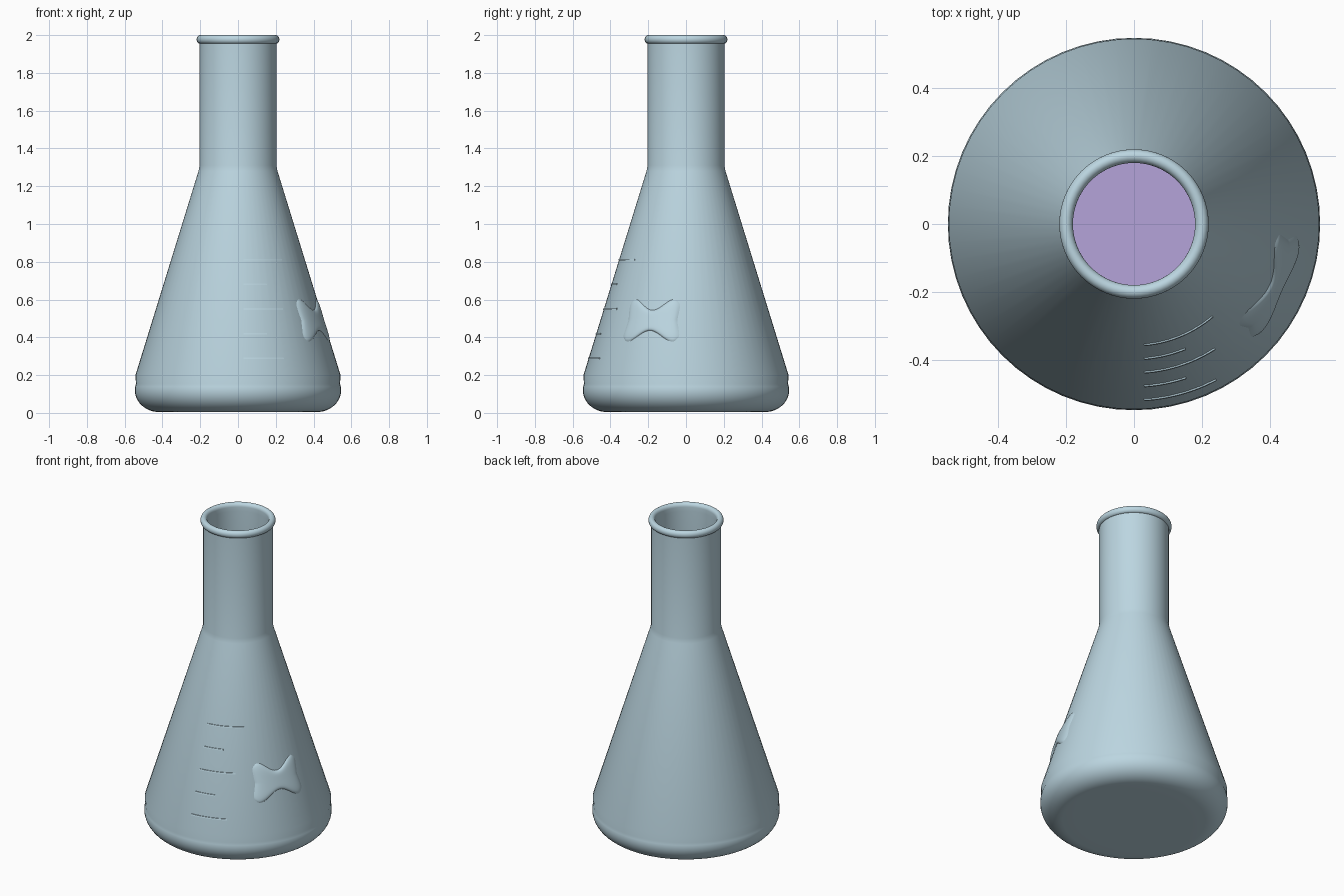
import bpy, bmesh, math

if "Cube" in bpy.data.objects:
    bpy.data.objects.remove(bpy.data.objects["Cube"])

SEG = 64


def material(name, rgb):
    m = bpy.data.materials.new(name)
    m.diffuse_color = (*rgb, 1)
    m.use_nodes = True
    m.node_tree.nodes["Principled BSDF"].inputs["Base Color"].default_value = m.diffuse_color
    return m


glass = material("pale_blue_glass", (0.50, 0.67, 0.75))
purple = material("purple_liquid", (0.46, 0.37, 0.70))


def finish(name, bm, mat, angle=50):
    bmesh.ops.recalc_face_normals(bm, faces=bm.faces)
    me = bpy.data.meshes.new(name)
    bm.to_mesh(me)
    bm.free()
    me.materials.append(mat)
    ob = bpy.data.objects.new(name, me)
    bpy.context.collection.objects.link(ob)
    bpy.ops.object.select_all(action='DESELECT')
    ob.select_set(True)
    bpy.context.view_layer.objects.active = ob
    bpy.ops.object.shade_smooth_by_angle(angle=math.radians(angle))
    return ob


def lathe(name, profile, mat, angle=50):
    """Spin an (r, z) profile that starts and ends on the axis."""
    bm = bmesh.new()
    vs = [bm.verts.new((r, 0, z)) for r, z in profile]
    es = [bm.edges.new(p) for p in zip(vs, vs[1:])]
    bmesh.ops.spin(bm, geom=vs + es, cent=(0, 0, 0), axis=(0, 0, 1),
                   angle=math.tau, steps=SEG, use_duplicate=False)
    bmesh.ops.remove_doubles(bm, verts=bm.verts, dist=1e-5)
    return finish(name, bm, mat, angle)


def arc(cr, cz, rr, rz, a0, a1, n):
    """Elliptic arc of (r, z) points, angles in degrees."""
    out = []
    for i in range(n + 1):
        a = math.radians(a0 + (a1 - a0) * i / n)
        out.append((cr + rr * math.cos(a), cz + rz * math.sin(a)))
    return out


def cone_r(z):
    """Outer radius of the sloping wall at height z."""
    return 0.203 + (1.3 - z) * 0.309


def on_wall(az, z, lift):
    r = cone_r(z) + lift
    return (r * math.cos(az), r * math.sin(az), z)


# Flask: outer wall, rolled lip and inner wall in one closed profile
outer = [(0, 0.004), (0.30, 0.004)] + arc(0.415, 0.12, 0.131, 0.116, -90, 17, 14)
outer += [(cone_r(0.2), 0.2), (cone_r(1.28), 1.28), (0.203, 1.31), (0.203, 1.955)]
lip = arc(0.199, 1.977, 0.020, 0.023, -70, 180, 14)
inner = [(0.180, 1.95), (0.180, 1.31), (cone_r(1.27) - 0.024, 1.27),
         (cone_r(0.2) - 0.024, 0.2)]
inner += arc(0.405, 0.125, 0.115, 0.097, 17, -90, 10) + [(0, 0.028)]
lathe("flask", outer + lip + inner, glass)

# Liquid filling the lower cone
LEVEL = 0.80
lathe("liquid", [(0, 0.032)] + arc(0.40, 0.128, 0.115, 0.096, -90, 17, 8)
      + [(cone_r(0.2) - 0.028, 0.2), (cone_r(LEVEL) - 0.028, LEVEL), (0, LEVEL)],
      purple, 40)


# Graduation marks: thin raised bars wrapped round the wall
def mark(name, z, length):
    bm = bmesh.new()
    h, lift, n = 0.004, 0.004, 14
    start = -math.pi / 2 + 0.03 / cone_r(z)
    rings = []
    for i in range(n + 1):
        az = start + length / cone_r(z) * i / n
        rings.append([bm.verts.new(on_wall(az, z + dz, l)) for dz, l in
                      ((-h, -0.004), (-h, lift), (h, lift), (h, -0.004))])
    for a, b in zip(rings, rings[1:]):
        for k in range(4):
            bm.faces.new((a[k], a[(k + 1) % 4], b[(k + 1) % 4], b[k]))
    bm.faces.new(rings[0])
    bm.faces.new(rings[-1])
    finish(name, bm, glass, 30)


for i in range(5):
    mark(f"graduation_{i + 1}", 0.29 + 0.13 * i, 0.22 if i % 2 == 0 else 0.125)

# Embossed bow-tie shaped badge, a soft bump following the wall
bm = bmesh.new()
N = 28
grid = []
for i in range(N + 1):
    u = 2 * i / N - 1
    row = []
    for j in range(N + 1):
        v = 2 * j / N - 1
        # rounded corners, waisted height and slightly hollow sides
        half_h = 0.055 + 0.06 * math.sin(min(1, abs(u) / 0.8) * math.pi / 2) ** 2
        half_h -= 0.035 * max(0, (abs(u) - 0.75) / 0.25) ** 2
        half_w = math.radians(18.5 + 2 * abs(v))
        edge = (1 - u ** 6) * (1 - v ** 6)
        row.append(bm.verts.new(on_wall(math.radians(-24) + half_w * u,
                                        0.49 + half_h * v,
                                        -0.002 + 0.014 * edge ** 0.7)))
    grid.append(row)
for a, b in zip(grid, grid[1:]):
    for j in range(N):
        bm.faces.new((a[j], b[j], b[j + 1], a[j + 1]))
finish("embossed_badge", bm, glass, 60)
